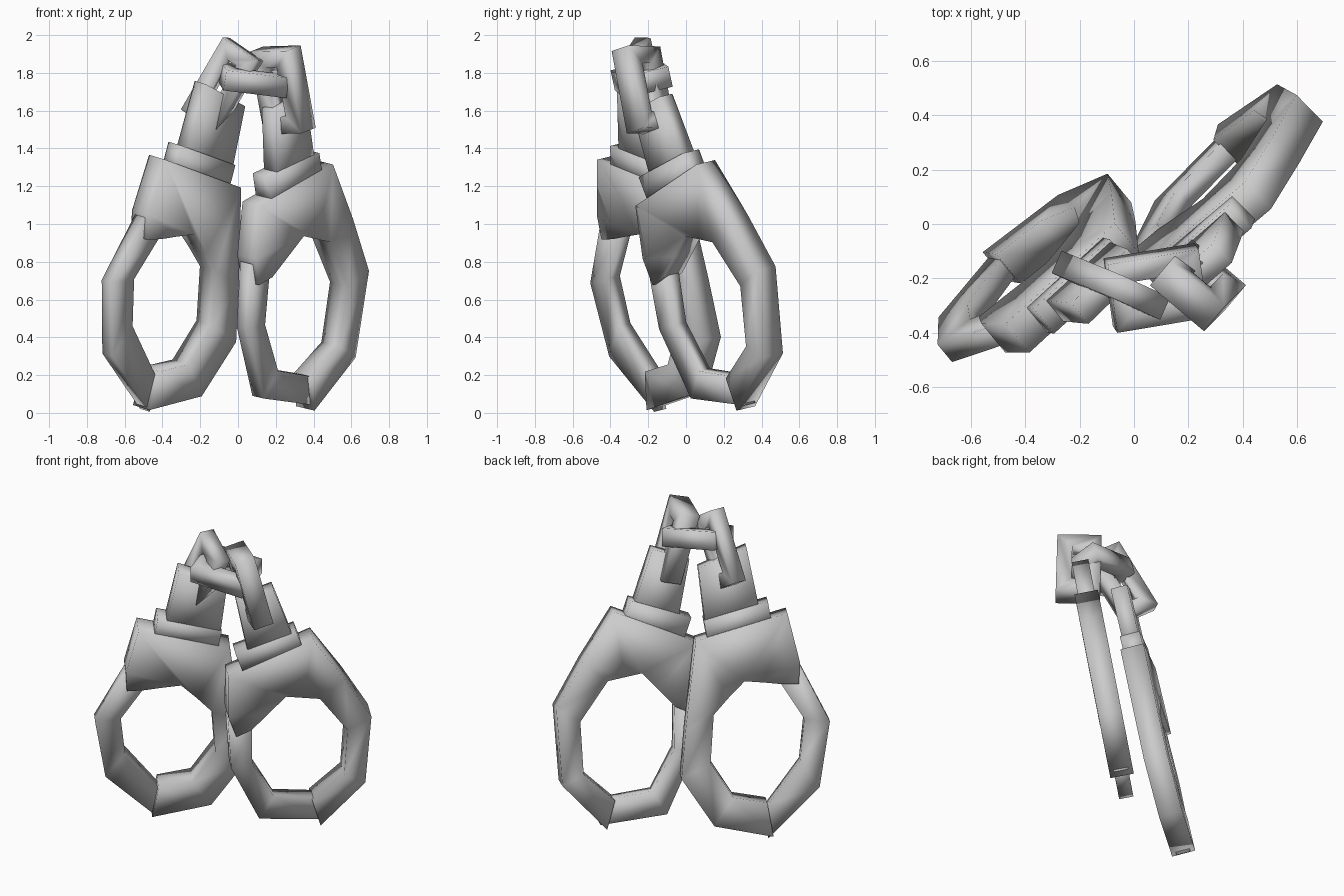
import bpy, bmesh
from mathutils import Vector, Matrix

cube = bpy.data.objects.get("Cube")
if cube:
    bpy.data.objects.remove(cube, do_unlink=True)

steel = bpy.data.materials.new("brushed grey steel")
steel.use_nodes = True
GREY = (0.6, 0.6, 0.6, 1)
steel.diffuse_color = GREY
steel.node_tree.nodes["Principled BSDF"].inputs["Base Color"].default_value = GREY


def frame(origin, u, n):
    """Matrix with local x along u and local z along the flat normal n."""
    n = Vector(n).normalized()
    u = Vector(u)
    u = (u - n * u.dot(n)).normalized()
    m = Matrix((u, n.cross(u), n)).transposed().to_4x4()
    m.translation = origin
    return m


def finish(name, bm, matrix):
    bmesh.ops.recalc_face_normals(bm, faces=bm.faces)
    bm.transform(matrix)
    mesh = bpy.data.meshes.new(name)
    bm.to_mesh(mesh)
    bm.free()
    mesh.materials.append(steel)
    for p in mesh.polygons:
        p.use_smooth = True
    ob = bpy.data.objects.new(name, mesh)
    bpy.context.collection.objects.link(ob)
    return ob


def prism(name, outline, thick, matrix):
    """Flat outline given thickness about its plane."""
    bm = bmesh.new()
    lo, hi = [[bm.verts.new((x, y, s * thick / 2)) for x, y in outline] for s in (-1, 1)]
    bm.faces.new(lo)
    bm.faces.new(hi)
    for i in range(len(lo)):
        bm.faces.new((lo[i - 1], lo[i], hi[i], hi[i - 1]))
    return finish(name, bm, matrix)


def bar(name, outer, inner, thick, matrix, closed=False):
    """Box-section bar swept between an outer and an inner path."""
    bm = bmesh.new()
    h = thick / 2
    rings = [[bm.verts.new((*p, z)) for p, z in ((a, -h), (a, h), (b, h), (b, -h))]
             for a, b in zip(outer, inner)]
    for k in range(0 if closed else 1, len(rings)):
        for i in range(4):
            bm.faces.new((rings[k - 1][i - 1], rings[k - 1][i], rings[k][i], rings[k][i - 1]))
    if not closed:
        bm.faces.new(rings[0])
        bm.faces.new(rings[-1])
    return finish(name, bm, matrix)


def rect(x0, x1, y0, y1):
    return [(x0, y0), (x1, y0), (x1, y1), (x0, y1)]


def link(name, centre, u, n, width, height, thick, wall):
    """Rectangular chain link."""
    w, h = width / 2, height / 2
    bar(name, rect(-w, w, -h, h), rect(wall - w, w - wall, wall - h, h - wall),
        thick, frame(centre, u, n), closed=True)


def cuff(side, matrix, body, swing_arm, collar, neck):
    """Lock body with its fixed arm, thinner swing arm, collar and neck."""
    bar(side + "_lock_body", *body, 0.14, matrix)
    bar(side + "_swing_arm", *swing_arm, 0.085, matrix)
    prism(side + "_collar", collar, 0.12, matrix)
    prism(side + "_neck", neck, 0.1, matrix)


# Cuff on the -x side
cuff("right", frame((-.37, -.18, .59), (.741, .652, -.16), (.625, -.757, -.19)),
     ([(-.31, .30), (-.34, .43), (-.32, .735), (.24, .675), (.39, .17),
       (.47, -.13), (.33, -.45), (0, -.58)],
      [(-.21, .32), (-.11, .35), (0, .38), (.11, .30), (.215, .215),
       (.285, -.07), (.19, -.30), (0, -.37)]),
     ([(.03, -.59), (-.32, -.345), (-.45, .035), (-.33, .43)],
      [(0, -.39), (-.235, -.165), (-.305, .08), (-.19, .36)]),
     [(-.22, .68), (.17, .64), (.17, .785), (-.22, .825)],
     [(-.165, .74), (.17, .70), (.145, 1.10), (-.155, 1.17)])

# Cuff on the +x side
cuff("left", frame((.36, .2, .53), (.70, .61, .33), (.681, -.693, -.164)),
     ([(-.36, .30), (-.36, .45), (-.27, .72), (.275, .76), (.36, .42),
       (.42, .10), (.24, -.33), (-.10, -.51)],
      [(-.26, .31), (-.13, .38), (0, .45), (.09, .40), (.18, .35),
       (.26, .07), (.14, -.23), (-.09, -.33)]),
     ([(-.06, -.50), (-.42, -.33), (-.46, .08), (-.37, .42)],
      [(-.06, -.335), (-.29, -.22), (-.335, .06), (-.25, .33)]),
     rect(-.18, .20, .69, .85),
     [(-.12, .75), (.17, .75), (.17, 1.18), (-.06, 1.18)])

# Three chain links joining the necks
link("right_chain_link", (-.085, -.225, 1.735), (.2, -.1, -.14), (.4, .9, -.02),
     .23, .45, .09, .085)
link("middle_chain_link", (.08, -.235, 1.77), (.33, .06, -.06), (.16, -.22, 1),
     .34, .26, .11, .08)
link("left_chain_link", (.235, -.225, 1.71), (.76, -.65, .02), (.62, .74, .25),
     .26, .45, .12, .09)
